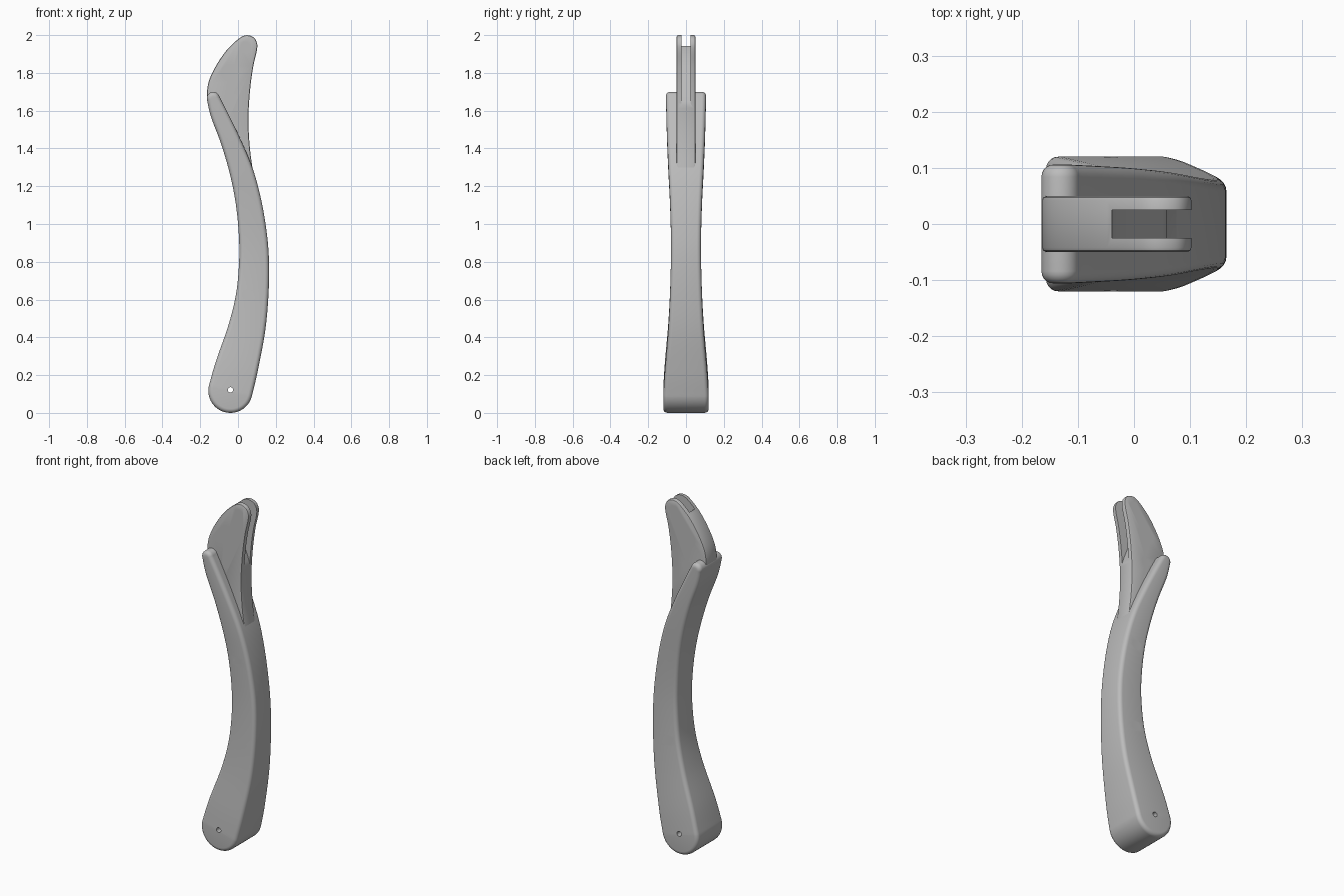
import bpy, bmesh, math
from mathutils import Vector

if "Cube" in bpy.data.objects:
    bpy.data.objects.remove(bpy.data.objects["Cube"])

steel = bpy.data.materials.new("satin grey")
steel.use_nodes = True
steel.diffuse_color = (0.5, 0.5, 0.5, 1)
steel.node_tree.nodes["Principled BSDF"].inputs["Base Color"].default_value = steel.diffuse_color


def smooth_path(points, steps, closed=False):
    """Catmull-Rom samples through points of any dimension."""
    pts = [Vector(p) for p in points]
    n, out = len(pts), []
    for i in range(n if closed else n - 1):
        idx = [i - 1, i, i + 1, i + 2]
        a, b, c, d = [pts[j % n] if closed else pts[max(0, min(n - 1, j))] for j in idx]
        for s in range(steps):
            t = s / steps
            out.append(0.5 * (2 * b + (c - a) * t + (2 * a - 5 * b + 4 * c - d) * t ** 2
                              + (3 * b - a - 3 * c + d) * t ** 3))
    return out if closed else out + [pts[-1]]


def make_object(name, bm):
    bmesh.ops.recalc_face_normals(bm, faces=bm.faces)
    mesh = bpy.data.meshes.new(name)
    bm.to_mesh(mesh)
    bm.free()
    mesh.materials.append(steel)
    ob = bpy.data.objects.new(name, mesh)
    bpy.context.collection.objects.link(ob)
    return ob


def prism(name, outline, half):
    """Extrude an x-z outline along y, from -half to half."""
    bm = bmesh.new()
    front, back = [[bm.verts.new((p[0], y, p[1])) for p in outline] for y in (-half, half)]
    bm.faces.new(front)
    bm.faces.new(back[::-1])
    for i in range(len(outline)):
        bm.faces.new((front[i], front[i - 1], back[i - 1], back[i]))
    return make_object(name, bm)


def cut(ob, cutter):
    mod = ob.modifiers.new("cut", "BOOLEAN")
    mod.operation, mod.solver, mod.object = "DIFFERENCE", "EXACT", cutter
    cutter.hide_render = True
    cutter.hide_set(True)


# Grip: curved spine stations as x, z, half width, half thickness
stations = [(-.04, .117, .117, .12), (-.008, .24, .114, .112), (.045, .44, .099, .095),
            (.075, .62, .086, .085), (.085, .8, .079, .08), (.078, .95, .074, .08),
            (.055, 1.12, .068, .085), (.017, 1.28, .062, .093), (-.04, 1.44, .052, .1),
            (-.1, 1.58, .045, .104), (-.131, 1.665, .034, .106)]
spine = smooth_path([Vector(s) for s in stations], 6)


def direction(i):
    a, b = spine[max(i - 1, 0)], spine[min(i + 1, len(spine) - 1)]
    return Vector((b[0] - a[0], b[1] - a[1])).normalized()


# Half outline from the bottom cap to the top cap, as spine index and angle
CAP, last = 12, len(spine) - 1
half_outline = [(0, -math.pi / 2 * (1 - (k + .5) / CAP)) for k in range(CAP)]
half_outline += [(i, 0) for i in range(len(spine))]
half_outline += [(last, math.pi / 2 * (k + .5) / CAP) for k in range(CAP)]
outline = [(i, a, 1) for i, a in half_outline] + [(i, a, -1) for i, a in reversed(half_outline)]

ROUND, SEG = 0.022, 5
layers = [(ROUND * (1 - math.sin(q)), ROUND * (1 - math.cos(q)))
          for q in [math.pi / 2 * k / SEG for k in range(SEG + 1)]]
layers = [(-1, inset, drop) for drop, inset in
          [(d, w) for w, d in layers]] + [(1, inset, drop) for drop, inset in
                                          reversed([(d, w) for w, d in layers])]
bm = bmesh.new()
rings = []
for side, inset, drop in layers:
    ring = []
    for i, a, hand in outline:
        c, d = spine[i], direction(i)
        normal = Vector((d.y, -d.x)) * hand
        p = Vector((c[0], c[1])) + (c[2] - inset) * (normal * math.cos(a) + d * math.sin(a))
        ring.append(bm.verts.new((p.x, side * (c[3] - drop), p.y)))
    rings.append(ring)
n = len(outline)
for r, s in zip(rings, rings[1:]):
    for i in range(n):
        bm.faces.new((r[i - 1], r[i], s[i], s[i - 1]))
for ring in (rings[0], rings[-1]):
    for i in range(n // 2 - 1):
        bm.faces.new((ring[i], ring[i + 1], ring[n - 2 - i], ring[n - 1 - i]))
grip = make_object("grip", bm)

# Core plate rising out of the grip
core_points = [(-.164, 1.69), (-.153, 1.76), (-.115, 1.84), (-.06, 1.92), (0, 1.978), (.04, 1.999),
               (.08, 1.99), (.1, 1.96), (.1, 1.92), (.08, 1.83), (.063, 1.7), (.055, 1.55),
               (.063, 1.4), (.08, 1.265), (.08, 1.19), (.045, 1.17), (.01, 1.23),
               (-.065, 1.42), (-.12, 1.55), (-.154, 1.64)]
core = prism("core_plate", smooth_path(core_points, 5, True), 0.05)
bev = core.modifiers.new("soft edge", "BEVEL")
bev.width, bev.segments, bev.limit_method, bev.angle_limit = 0.008, 2, "ANGLE", math.radians(50)

# Fork slot open at the top and right
slot_floor = smooth_path([(-.04, 2.1), (-.04, 1.95), (-.025, 1.86), (.01, 1.76),
                          (.045, 1.67), (.075, 1.58)], 5)
cut(core, prism("slot_cutter", [tuple(p) for p in slot_floor] + [(.2, 1.58), (.2, 2.1)], 0.025))


# Pin holes and counterbores
def hole(x, z, radius, targets, y0=-0.3, y1=0.3):
    bm = bmesh.new()
    bmesh.ops.create_cone(bm, cap_ends=True, segments=32, radius1=radius, radius2=radius, depth=1)
    for v in bm.verts:
        px, py, pz = v.co
        v.co = (x + px, y0 + (pz + .5) * (y1 - y0), z + py)
    cutter = make_object("hole_cutter", bm)
    for t in targets:
        cut(t, cutter)


def stepped_hole(x, z, inner, outer, floor, target):
    hole(x, z, inner, [target])
    hole(x, z, outer, [target], floor, 0.3)
    hole(x, z, outer, [target], -0.3, -floor)


hole(.04, 1.94, .027, [core])
stepped_hole(-.04, 1.8, .025, .05, .03, core)
stepped_hole(-.04, 1.64, .017, .025, .035, core)
for z in (1.105, .625):
    stepped_hole(.055, z, .017, .026, .06, grip)
hole(-.04, .122, .014, [grip])

# Apply modifiers, then shade smooth with sharp rims
cutters = {m.object for ob in (grip, core) for m in ob.modifiers if m.type == "BOOLEAN"}
for ob in (grip, core):
    bpy.ops.object.select_all(action="DESELECT")
    ob.select_set(True)
    bpy.context.view_layer.objects.active = ob
    for m in list(ob.modifiers):
        bpy.ops.object.modifier_apply(modifier=m.name)
    bpy.ops.object.shade_smooth_by_angle(angle=math.radians(35))
for c in cutters:
    bpy.data.objects.remove(c)
